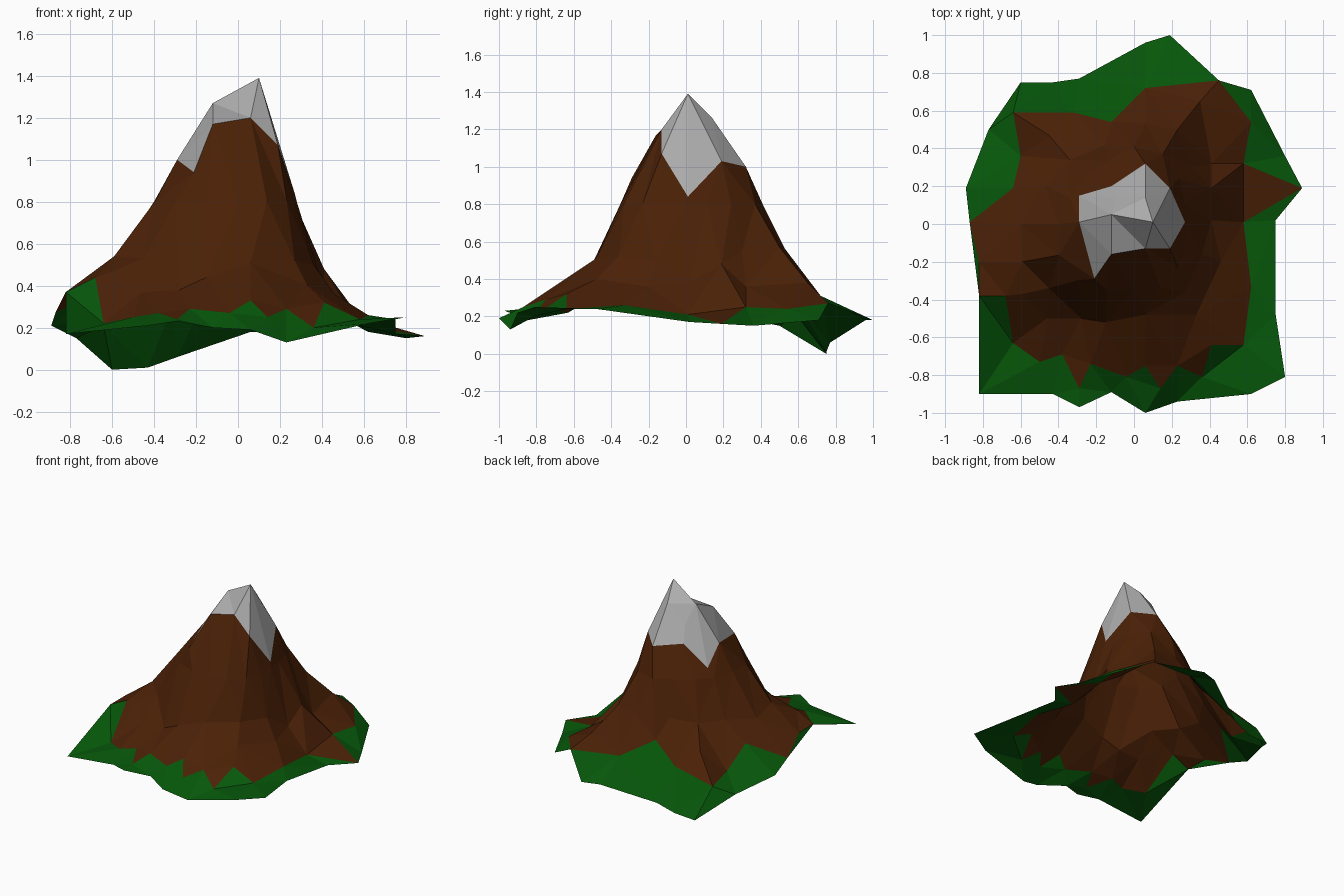
import bpy, bmesh, math
from mathutils import Vector
from mathutils.geometry import delaunay_2d_cdt

# Closed boundary lines (x, y, z): ground edge, tree line, snow line
ground = [(-.89, .19, .21), (-.77, .5, .15), (-.6, .75, 0), (-.43, .75, .01), (-.29, .77, .06),
          (.06, .96, .18), (.19, 1, .18), (.45, .76, .27), (.62, .71, .18), (.8, .36, .15),
          (.89, .19, .16), (.75, .02, .17), (.75, -.48, .24), (.8, -.81, .25), (.62, -.9, .22),
          (.23, -.94, .13), (.06, -1, .19), (-.12, -.89, .2), (-.29, -.97, .23), (-.43, -.9, .21),
          (-.82, -.9, .17), (-.82, -.38, .37), (-.87, .01, .27)]
trees = [(-.64, .19, .39), (-.6, .36, .23), (-.64, .59, .21), (-.32, .59, .28), (-.12, .54, .41),
         (.06, .72, .31), (.45, .76, .27), (.62, .54, .24), (.58, .32, .25), (.89, .19, .16),
         (.58, .01, .21), (.62, -.33, .26), (.58, -.64, .24), (.41, -.64, .32), (.36, -.81, .2),
         (.23, -.75, .29), (.14, -.87, .25), (.06, -.75, .33), (-.04, -.81, .27),
         (-.23, -.74, .29), (-.29, -.87, .24), (-.38, -.69, .27), (-.5, -.73, .25),
         (-.64, -.63, .22), (-.68, -.38, .44), (-.82, -.38, .37), (-.82, -.2, .37), (-.87, .01, .27)]
snow = [(-.29, .15, .86), (-.12, .2, 1.02), (.06, .32, 1), (.19, .19, 1.03), (.27, .01, .84),
        (.19, -.13, 1.07), (.06, -.13, 1.2), (-.12, -.16, 1.17), (-.21, -.29, .94), (-.29, .01, 1)]
summit = [(.1, .01, 1.39), (-.12, .05, 1.27), (.06, .14, 1.26), (-.09, .14, 1.14)]

# Ridges and gullies on the lower slope, counterclockwise from +x
ridges = [(.41, .02, .38), (.41, .19, .48), (.41, .32, .36), (.31, .3, .55), (.23, .5, .57),
          (.35, .65, .38), (.06, .53, .56), (-.15, .42, .54), (-.34, .34, .52), (-.45, .47, .38),
          (-.47, .2, .53), (-.6, 0, .5), (-.59, -.2, .54), (-.59, -.37, .47), (-.45, -.34, .53),
          (-.46, -.5, .37), (-.28, -.5, .38), (-.15, -.52, .44), (.06, -.48, .51),
          (.27, -.36, .52), (.33, -.48, .4), (.36, -.16, .5), (.46, -.2, .36)]

# Upper contour: height and radius every 22.5 degrees
upper_z = .8
upper = [.28, .29, .34, .40, .41, .36, .36, .37, .40, .43, .42, .38, .35, .36, .33, .29]

points, edges = [], []
for ring in (ground, trees, snow):
    n, k = len(ring), len(points)
    edges += [(k + i, k + (i + 1) % n) for i in range(n)]
    points += ring
points += summit + ridges
for i, r in enumerate(upper):
    a = math.radians(22.5 * i)
    points.append((r * math.cos(a), r * math.sin(a), upper_z))

# Triangulate the whole terrain from above
flat, _, tris, source, _, _ = delaunay_2d_cdt(
    [Vector(p[:2]) for p in points], edges, [], 0, 1e-4)
verts = [(v.x, v.y, points[s[0]][2] if s else .3) for v, s in zip(flat, source)]


def inside(x, y, ring):
    hit = False
    for (x1, y1, _), (x2, y2, _) in zip(ring, ring[1:] + ring[:1]):
        if (y1 > y) != (y2 > y) and x < x1 + (y - y1) * (x2 - x1) / (y2 - y1):
            hit = not hit
    return hit


def zone(tri):
    x, y = (sum(verts[i][k] for i in tri) / 3 for k in (0, 1))
    for name, ring in (("snow_cap", snow), ("rock_slope", trees), ("forest_base", ground)):
        if inside(x, y, ring):
            return name


def build(name, color):
    bm = bmesh.new()
    vs = [bm.verts.new(v) for v in verts]
    for t in tris:
        if zone(t) == name:
            bm.faces.new([vs[i] for i in t])
    bmesh.ops.delete(bm, geom=[v for v in vs if not v.link_faces], context='VERTS')
    mesh = bpy.data.meshes.new(name)
    bm.to_mesh(mesh)
    bm.free()
    obj = bpy.data.objects.new(name, mesh)
    bpy.context.collection.objects.link(obj)
    mat = bpy.data.materials.new(name)
    mat.diffuse_color = (*color, 1)
    mesh.materials.append(mat)


build("snow_cap", (.42, .42, .42))
build("rock_slope", (.07, .015, .002))
build("forest_base", (.002, .095, .003))
